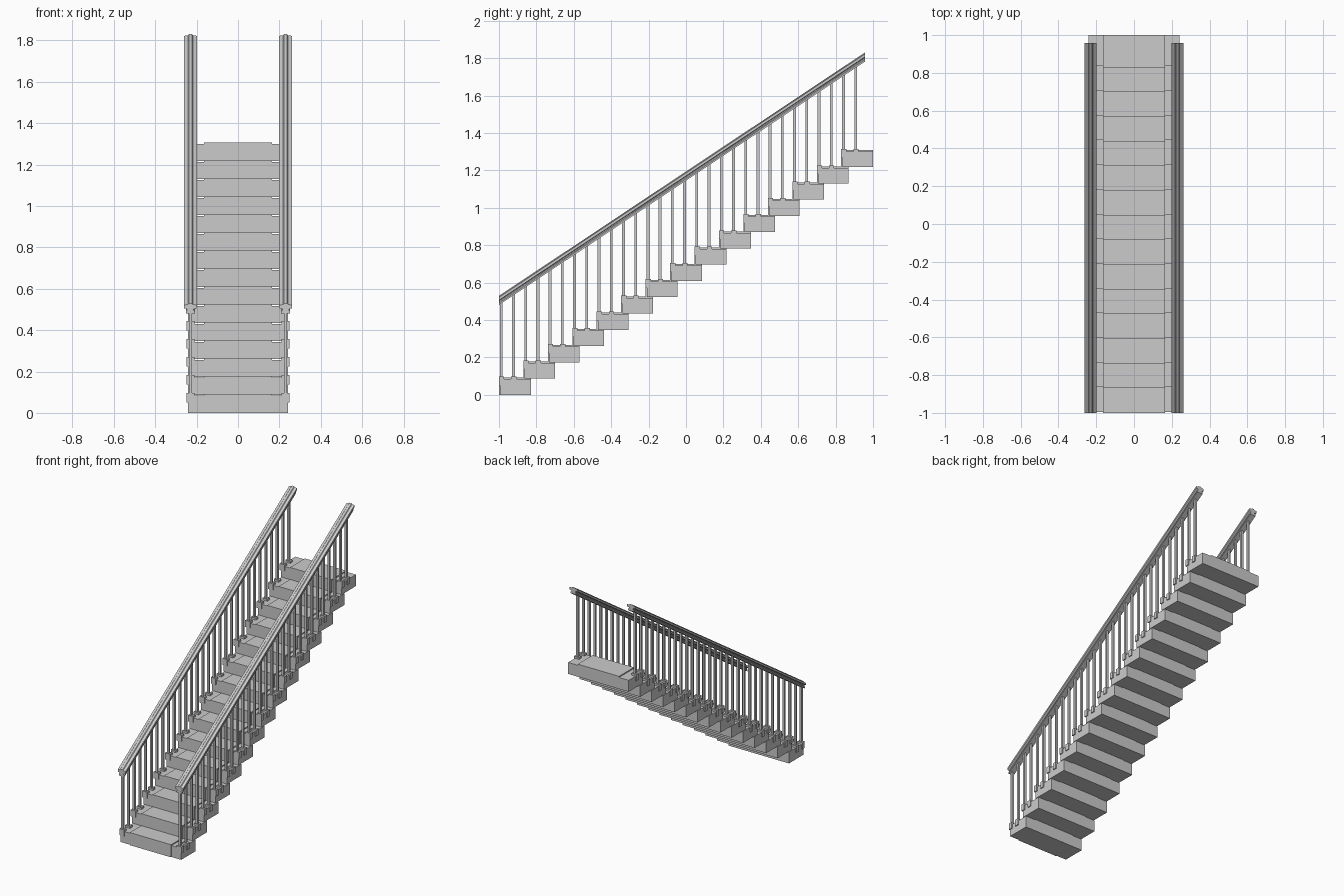
import bpy, bmesh

if "Cube" in bpy.data.objects:
    bpy.data.objects.remove(bpy.data.objects["Cube"])

N = 15
RUN, RISE = 0.1307, 0.0869
SLOPE = RISE / RUN


def make(name, verts, faces):
    me = bpy.data.meshes.new(name)
    me.from_pydata(verts, [], faces)
    bm = bmesh.new()
    bm.from_mesh(me)
    bmesh.ops.recalc_face_normals(bm, faces=bm.faces)
    bm.to_mesh(me)
    bm.free()
    ob = bpy.data.objects.new(name, me)
    bpy.context.collection.objects.link(ob)
    return ob


def box(name, x0, x1, y0, y1, z0, z1, shear=0):
    # shear lifts the back top edge so a post can meet the sloped rail
    v = [(x, y, z + (shear * (y - y0) if z == z1 else 0))
         for x in (x0, x1) for y in (y0, y1) for z in (z0, z1)]
    f = [(0, 1, 3, 2), (4, 6, 7, 5), (0, 4, 5, 1), (2, 3, 7, 6), (0, 2, 6, 4), (1, 5, 7, 3)]
    return make(name, v, f)


def rail_z(y):
    # underside of the handrail
    return 0.48 + SLOPE * (y + 1)


# steps with a slightly raised runner over tread and riser
for i in range(N):
    y, z = -1 + i * RUN, i * RISE
    box(f"step_{i}", -0.242, 0.242, y + 0.006, y + 0.17, z, z + 0.083)
    box(f"runner_{i}", -0.165, 0.165, y, y + 0.17, z, z + 0.091)

for side, s in (("left", -1), ("right", 1)):
    # balusters, two per step, each with a bracket gripping the tread edge
    for k in range(2 * N):
        y = -0.988 + k * RUN / 2
        z = (k // 2) * RISE
        xa, xb = sorted((s * 0.210, s * 0.249))
        box(f"{side}_bracket_{k}", xa, xb, y - 0.012, y + 0.016, z + 0.05, z + 0.097)
        xa, xb = sorted((s * 0.222, s * 0.237))
        box(f"{side}_baluster_{k}", xa, xb, y - 0.0075, y + 0.0075, z + 0.09,
            rail_z(y) + 0.008, SLOPE)

    # handrail: moulded profile swept up the slope with plumb-cut ends
    half = [(0.022, 0), (0.022, 0.010), (0.016, 0.016), (0.016, 0.022),
            (0.031, 0.026), (0.031, 0.041), (0.012, 0.044), (0.008, 0.049)]
    prof = half + [(-a, b) for a, b in reversed(half)]
    n = len(prof)
    verts = [(s * 0.23 + a, y, rail_z(y) + b) for y in (-1, 0.957) for a, b in prof]
    faces = [(j, (j + 1) % n, n + (j + 1) % n, n + j) for j in range(n)]
    faces += [tuple(range(n)), tuple(range(n, 2 * n))]
    make(f"{side}_handrail", verts, faces)
